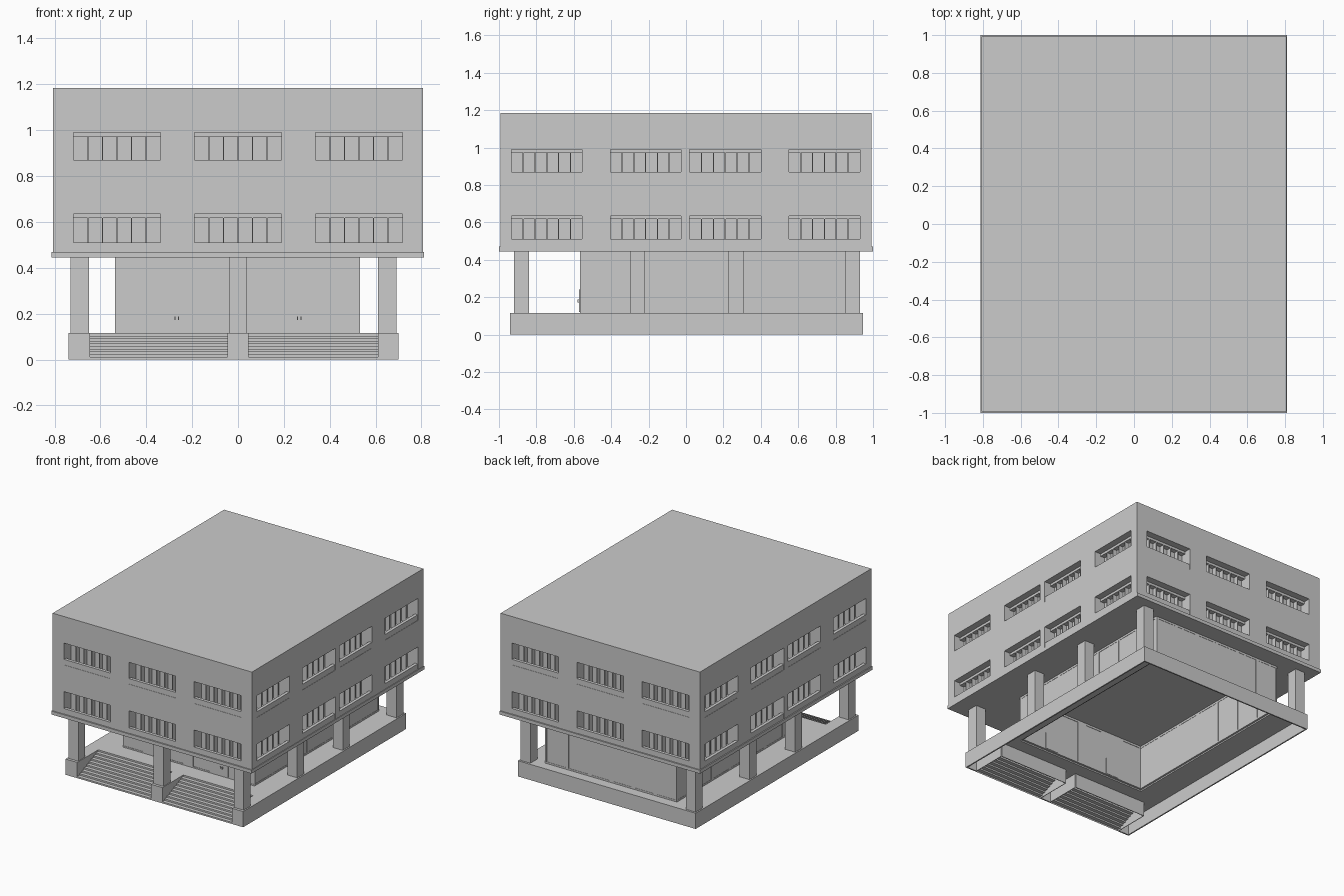
import bpy, bmesh

if "Cube" in bpy.data.objects:
    bpy.data.objects.remove(bpy.data.objects["Cube"])

BX, BY = 0.807, 0.992          # upper block half sizes
TOP, SLAB, FLOOR = 1.185, 0.47, 0.115
UNDER = 0.445                  # underside of the slab


def boxes(name, bounds):
    """One object made of axis-aligned boxes (x0, x1, y0, y1, z0, z1)."""
    bm = bmesh.new()
    for b in bounds:
        x0, x1 = sorted(b[0:2])
        y0, y1 = sorted(b[2:4])
        z0, z1 = sorted(b[4:6])
        vs = bmesh.ops.create_cube(bm, size=1)["verts"]
        bmesh.ops.scale(bm, vec=(x1 - x0, y1 - y0, z1 - z0), verts=vs)
        bmesh.ops.translate(bm, vec=((x0 + x1) / 2, (y0 + y1) / 2, (z0 + z1) / 2), verts=vs)
    me = bpy.data.meshes.new(name)
    bm.to_mesh(me)
    bm.free()
    ob = bpy.data.objects.new(name, me)
    bpy.context.collection.objects.link(ob)
    return ob


def on_side(side, u0, u1, d0, d1, z0, z1):
    """Box on a facade: u along the wall, d inward from its outer face."""
    if side == "front":
        return (u0, u1, -BY + d0, -BY + d1, z0, z1)
    if side == "back":
        return (u0, u1, BY - d0, BY - d1, z0, z1)
    if side == "right":
        return (BX - d0, BX - d1, u0, u1, z0, z1)
    return (-BX + d0, -BX + d1, u0, u1, z0, z1)


# Upper storeys with recessed windows
short = [(-0.717, -0.338), (-0.19, 0.19), (0.338, 0.717)]
long = [(-0.933, -0.555), (-0.405, -0.027), (0.02, 0.40), (0.55, 0.93)]
DEPTH, FIN = 0.085, 0.035
cuts, fins, parapets = [], [], []
for side in ("front", "back", "right", "left"):
    for u0, u1 in (short if side in ("front", "back") else long):
        for z0, z1 in ((0.47, 0.635), (0.83, 0.99)):
            cuts.append(on_side(side, u0, u1, -0.05, DEPTH, z0 - (0.02 if z0 < 0.5 else 0), z1))
            parapets.append(on_side(side, u0, u1, 0.002, 0.025, z0, z0 + 0.04))
            fins.append(on_side(side, u0, u1, DEPTH - FIN, DEPTH, z1 - 0.018, z1))
            for i in range(1, 6):
                u = u0 + (u1 - u0) * i / 6
                fins.append(on_side(side, u - 0.003, u + 0.003, DEPTH - FIN, DEPTH, z0, z1 - 0.018))

block = boxes("upper_storeys", [(-BX, BX, -BY, BY, SLAB, TOP)])
cutter = boxes("window_cutter", cuts)
cutter.hide_render = True
mod = block.modifiers.new("windows", "BOOLEAN")
mod.operation, mod.solver, mod.object = "DIFFERENCE", "EXACT", cutter
bpy.context.view_layer.objects.active = block
bpy.ops.object.modifier_apply(modifier=mod.name)
bpy.data.objects.remove(cutter)
boxes("window_mullions", fins)
boxes("window_parapets", parapets)

# Overhanging slab
boxes("floor_slab", [(-0.813, 0.81, -1, 1, UNDER, SLAB)])

# Ground floor enclosure: thin glazing with mullions
GX0, GX1, GY0, GY1 = -0.535, 0.53, -0.565, 0.87
T = 0.012
boxes("ground_floor_walls", [
    (GX0, GX1, GY0, GY0 + T, FLOOR, UNDER), (GX0, GX1, GY1 - T, GY1, FLOOR, UNDER),
    (GX0, GX0 + T, GY0, GY1, FLOOR, UNDER), (GX1 - T, GX1, GY0, GY1, FLOOR, UNDER)])


def glazing_bars(along_x, a0, a1, pos, count):
    bars = []

    def bar(u0, u1, z0, z1):
        p = (pos - 0.008, pos + 0.008)
        bars.append((u0, u1, *p, z0, z1) if along_x else (*p, u0, u1, z0, z1))
    for i in range(count + 1):
        u = a0 + (a1 - a0) * i / count
        bar(max(a0, u - 0.012), min(a1, u + 0.012), FLOOR, UNDER)
    bar(a0, a1, FLOOR, FLOOR + 0.012)
    bar(a0, a1, UNDER - 0.015, UNDER)
    return bars


boxes("glazing_bars", glazing_bars(True, GX0, GX1, GY1 - T / 2, 6)
      + glazing_bars(False, GY0, GY1, GX0 + T / 2, 7)
      + glazing_bars(False, GY0, GY1, GX1 - T / 2, 7))

# Entrance front: solid door bays around large panes, double doors and handles
yf = (GY0 - 0.003, GY0 + T + 0.003)
bays = [(GX0, -0.528), (-0.37, -0.17), (-0.04, 0.035), (0.165, 0.365), (0.524, GX1)]
boxes("entrance_frame", [(a, b, *yf, FLOOR, UNDER) for a, b in bays]
      + [(GX0, GX1, *yf, FLOOR, 0.125), (GX0, GX1, *yf, 0.43, UNDER)])
doors = [(s * a, s * (a + 0.05)) for s in (-1, 1) for a in (0.215, 0.27)]
boxes("entrance_doors", [(a, b, GY0 - 0.007, GY0 + T + 0.006, 0.12, 0.24) for a, b in doors])
boxes("door_handles", [(s * a, s * (a + 0.004), GY0 - 0.014, GY0 - 0.006, 0.172, 0.188)
                       for s in (-1, 1) for a in (0.258, 0.273)])

# Columns
cols = [(-0.69, y) for y in (-0.88, -0.26, 0.267, 0.89)]
cols += [(0.65, y) for _, y in cols] + [(0, -0.88)]
boxes("columns", [(x - 0.04, x + 0.04, y - 0.04, y + 0.04, FLOOR, UNDER) for x, y in cols])

# Plinth: hollow skirt and terrace floor, open under the enclosure
X0, X1, Y0, Y1 = -0.74, 0.70, -0.94, 0.945
YS, P = -0.67, 0.01            # back line of the stairs, sheet thickness
stairs = [(-0.645, -0.045), (0.045, 0.61)]
piers = [(X0, -0.645), (-0.045, 0.045), (0.61, X1)]
Z = (FLOOR - P, FLOOR)
boxes("terrace_floor", [(X0, X1, GY1, Y1, *Z), (X0, GX0, YS, GY1, *Z), (GX1, X1, YS, GY1, *Z),
                        (GX0, GX1, YS, GY0, *Z)] + [(a, b, Y0, YS, *Z) for a, b in piers])
S = (0, FLOOR - P)
boxes("plinth_skirt", [(X0, X0 + P, Y0, Y1, *S), (X1 - P, X1, Y0, Y1, *S), (X0, X1, Y1 - P, Y1, *S)]
      + [(a, b, Y0, Y0 + P, *S) for a, b in piers]
      + [(a - 0.004, a, Y0, YS, *S) for a, _ in stairs]
      + [(b, b + 0.004, Y0, YS, *S) for _, b in stairs]
      + [(a, b, YS, YS + 0.004, *S) for a, b in stairs])

# Stairs: zigzag sheets rising from the front edge
N = 10
for name, (a, b) in zip(("left_stairs", "right_stairs"), stairs):
    path = [(Y0, 0)]
    for i in range(1, N + 1):
        z = FLOOR * i / N
        path += [(path[-1][0], z), (Y0 + (YS - Y0) * i / N, z)]
    verts = [(x, y, z) for y, z in path for x in (a, b)]
    faces = [(2 * i, 2 * i + 1, 2 * i + 3, 2 * i + 2) for i in range(len(path) - 1)]
    me = bpy.data.meshes.new(name)
    me.from_pydata(verts, [], faces)
    bpy.context.collection.objects.link(bpy.data.objects.new(name, me))
